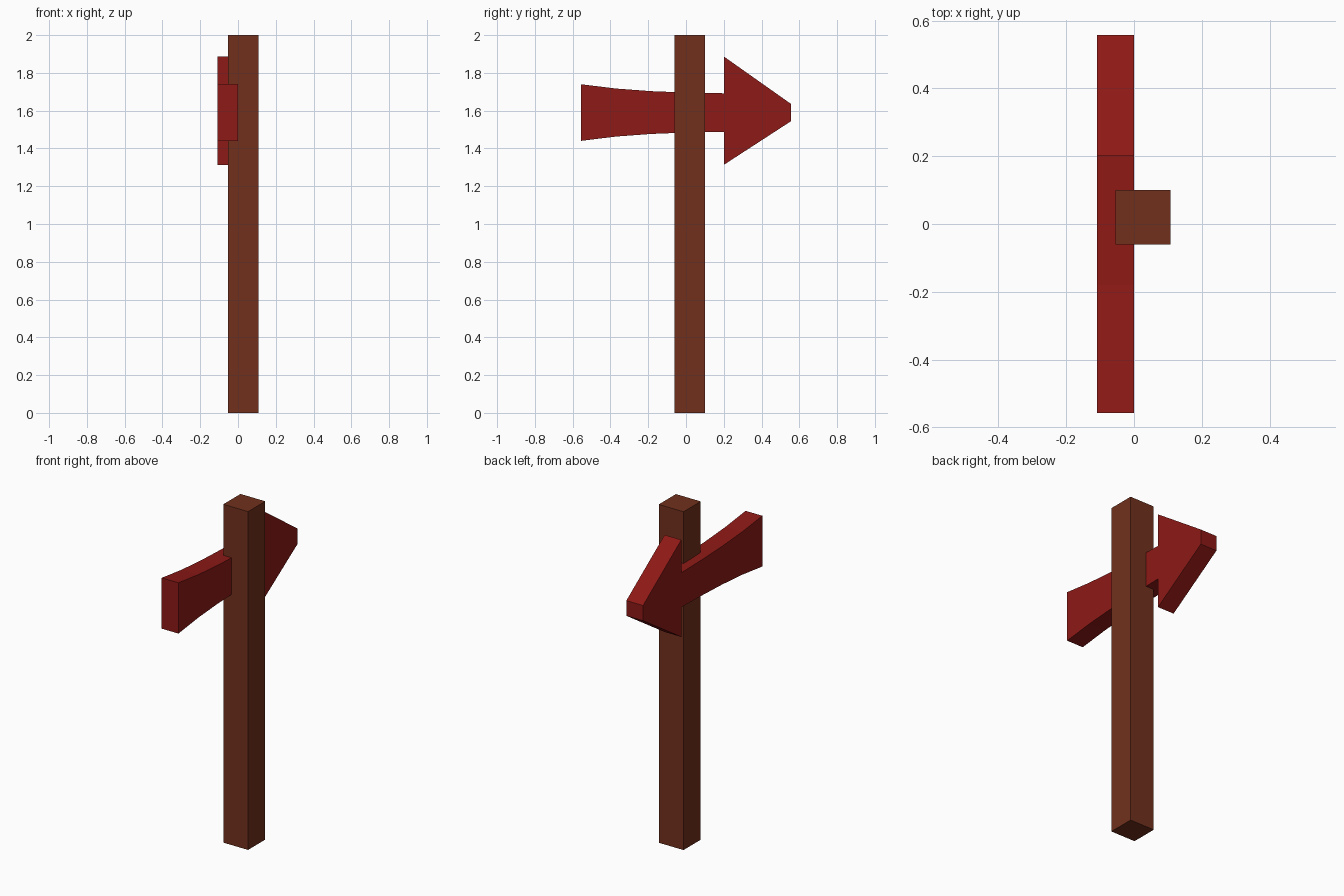
import bpy, bmesh

if "Cube" in bpy.data.objects:
    bpy.data.objects.remove(bpy.data.objects["Cube"])


def material(name, color):
    m = bpy.data.materials.new(name)
    m.diffuse_color = (*color, 1)
    m.use_nodes = True
    m.node_tree.nodes["Principled BSDF"].inputs["Base Color"].default_value = m.diffuse_color
    return m


def extrude_outline(name, outline, x0, x1, mat):
    """Extrude a closed (y, z) outline along x."""
    bm = bmesh.new()
    face = bm.faces.new([bm.verts.new((x0, y, z)) for y, z in outline])
    ext = bmesh.ops.extrude_face_region(bm, geom=[face])
    moved = [v for v in ext["geom"] if isinstance(v, bmesh.types.BMVert)]
    bmesh.ops.translate(bm, verts=moved, vec=(x1 - x0, 0, 0))
    bmesh.ops.recalc_face_normals(bm, faces=bm.faces)
    me = bpy.data.meshes.new(name)
    bm.to_mesh(me)
    bm.free()
    me.materials.append(mat)
    ob = bpy.data.objects.new(name, me)
    bpy.context.collection.objects.link(ob)
    return ob


brown = material("post_wood", (0.165, 0.03, 0.012))
red = material("red_paint", (0.27, 0.01, 0.008))

# Square post
extrude_outline("post", [(-0.06, 0), (0.10, 0), (0.10, 2), (-0.06, 2)],
                -0.054, 0.108, brown)

# Arrow board: flared tail, straight neck, blunt triangular head
mid = 1.59
half = [(-0.557, 0.15), (-0.37, 0.127), (-0.18, 0.113), (0.0, 0.106),
        (0.2, 0.102)]
head = [(0.2, 0.287), (0.557, 0.045)]
profile = half + head
outline = ([(y, mid - h) for y, h in profile]
           + [(y, mid + h) for y, h in reversed(profile)])
# the head's centre sits slightly higher than the neck's
outline = [(y, z + (0.01 if y > 0.1 and abs(z - mid) > 0.2 else 0.0))
           for y, z in outline]
extrude_outline("arrow_board", outline, -0.109, 0.0, red)
